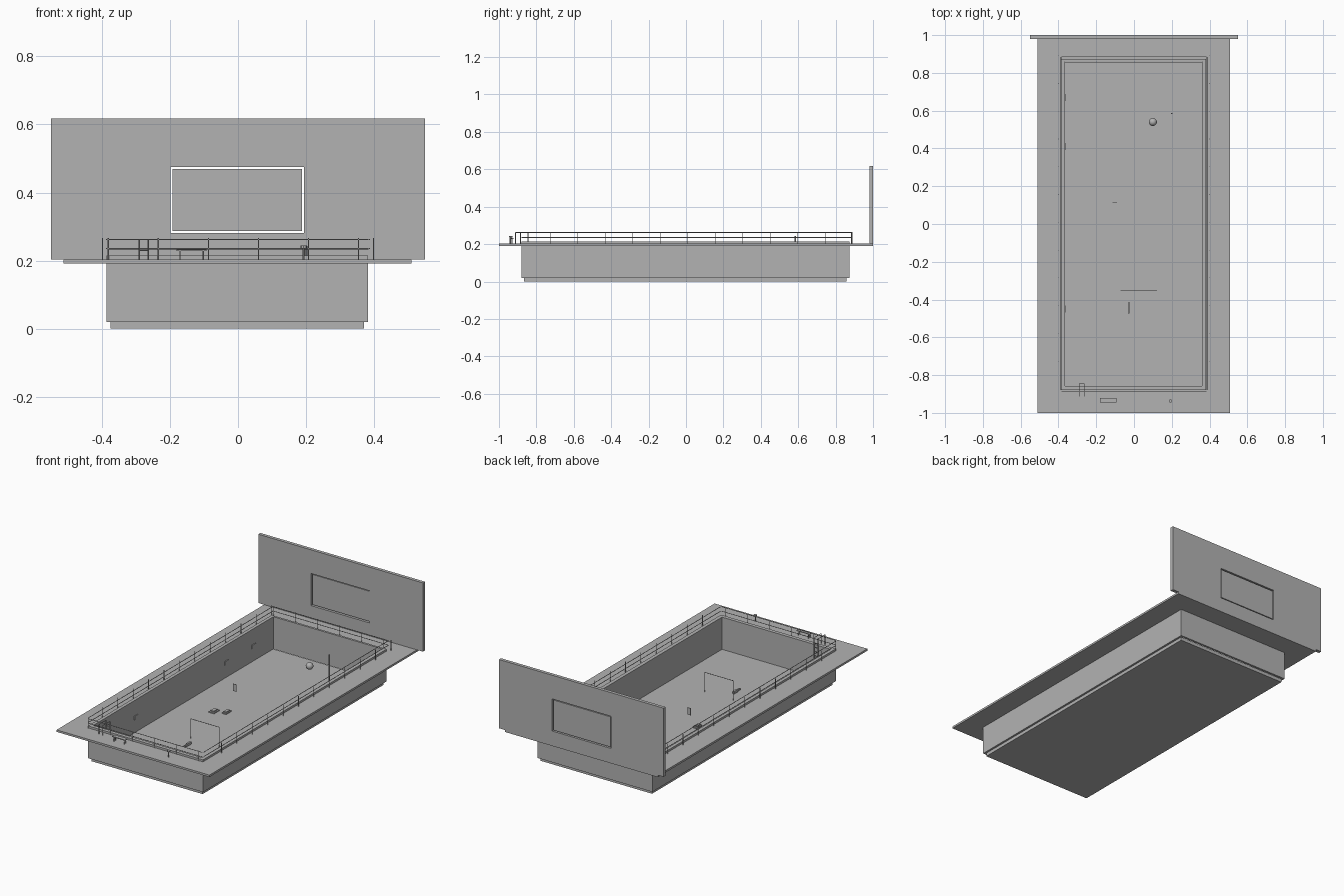
import bpy
from mathutils import Vector

cube = bpy.data.objects.get("Cube")
if cube:
    bpy.data.objects.remove(cube, do_unlink=True)

grey = bpy.data.materials.new("concrete_grey")
grey.use_nodes = True
COLOR = (0.45, 0.45, 0.45, 1)
grey.diffuse_color = COLOR
grey.node_tree.nodes["Principled BSDF"].inputs["Base Color"].default_value = COLOR


def finish(obj, name):
    obj.name = name
    obj.data.materials.append(grey)
    return obj


def box(name, x0, x1, y0, y1, z0, z1):
    bpy.ops.mesh.primitive_cube_add(size=1, location=((x0 + x1) / 2, (y0 + y1) / 2, (z0 + z1) / 2))
    obj = bpy.context.object
    obj.scale = (x1 - x0, y1 - y0, z1 - z0)
    bpy.ops.object.transform_apply(location=False, rotation=False, scale=True)
    return finish(obj, name)


def bar(name, start, end, radius=0.0018):
    a, b = Vector(start), Vector(end)
    bpy.ops.mesh.primitive_cylinder_add(vertices=8, radius=radius, depth=(b - a).length, location=(a + b) / 2)
    obj = bpy.context.object
    obj.rotation_euler = (b - a).to_track_quat('Z', 'Y').to_euler()
    bpy.ops.object.shade_smooth_by_angle()
    return finish(obj, name)


def frame(name, outer, inner, low, high, axis):
    """Rectangular ring between two rectangles, extruded along one axis."""
    def corners(r, d):
        flat = [(r[0], r[2]), (r[1], r[2]), (r[1], r[3]), (r[0], r[3])]
        return [(u, v, d) if axis == 'Z' else (u, d, v) for u, v in flat]
    verts = corners(outer, low) + corners(inner, low) + corners(outer, high) + corners(inner, high)
    faces = []
    for i in range(4):
        j = (i + 1) % 4
        faces += [(i, i + 4, j + 4, j), (i + 8, j + 8, j + 12, i + 12),
                  (i, j, j + 8, i + 8), (i + 4, i + 12, j + 12, j + 4)]
    if axis == 'Y':
        faces = [f[::-1] for f in faces]
    mesh = bpy.data.meshes.new(name)
    mesh.from_pydata(verts, [], faces)
    obj = bpy.data.objects.new(name, mesh)
    bpy.context.collection.objects.link(obj)
    return finish(obj, name)


# Basin, floor and surrounding deck
basin_out = (-0.386, 0.382, -0.88, 0.873)
basin_in = (-0.366, 0.36, -0.858, 0.86)
frame("basin_wall", basin_out, basin_in, 0.02, 0.215, 'Z')
box("basin_floor", -0.374, 0.37, -0.866, 0.858, 0, 0.0205)
frame("deck", (-0.512, 0.509, -1, 1), basin_out, 0.191, 0.203, 'Z')

# End wall with a recessed panel in its opening
frame("end_wall", (-0.55, 0.55, 0.203, 0.618), (-0.198, 0.194, 0.281, 0.475), 0.98, 1, 'Y')
box("wall_panel", -0.192, 0.188, 0.985, 0.997, 0.287, 0.469)

# Railings around the basin
TOP, MID, DECK = 0.262, 0.235, 0.203
STEP = 0.147
for side in (-1, 1):
    x = side * 0.398
    for k in range(1, 13):
        y = -0.873 + k * STEP
        bar("side_rail_post", (x, y, DECK), (x, y, TOP + 0.004))
    for z in (MID, TOP):
        bar("side_rail", (side * 0.386, -0.88, z), (side * 0.386, 0.885, z))
    y = side * 0.885
    for k in range(6):
        bar("end_rail_post", (-0.381 + k * STEP, y, DECK), (-0.381 + k * STEP, y, TOP + 0.004))
    for z in (MID, TOP):
        bar("end_rail", (-0.383, y, z), (0.383, y, z))

# Ladder at the front end
for x in (-0.29, -0.264):
    bar("ladder_handrail", (x, -0.912, TOP), (x, -0.845, TOP))
    bar("ladder_post", (x, -0.912, DECK), (x, -0.912, TOP))
    bar("ladder_stile", (x, -0.845, 0.06), (x, -0.845, TOP))
for k in range(7):
    z = 0.08 + k * 0.025
    bar("ladder_rung", (-0.29, -0.845, z), (-0.264, -0.845, z))

# Bench on the deck
box("bench_seat", -0.18, -0.093, -0.945, -0.922, 0.228, 0.233)
for x in (-0.17, -0.102):
    for y in (-0.941, -0.926):
        bar("bench_leg", (x, y, DECK), (x, y, 0.23))

# Small stand on the deck
bar("stand_post", (0.193, -0.937, DECK), (0.193, -0.937, 0.238), 0.003)
bar("stand_head", (0.193, -0.937, 0.236), (0.193, -0.937, 0.244), 0.009)

# Marker pole and ball in the basin
bar("marker_pole", (0.2, 0.585, 0.08), (0.2, 0.585, 0.243), 0.004)
bpy.ops.mesh.primitive_uv_sphere_add(segments=24, ring_count=12, radius=0.021, location=(0.1, 0.54, 0.165))
bpy.ops.object.shade_smooth()
finish(bpy.context.object, "ball")

# Frame gate on the floor
bar("gate_bar", (-0.07, -0.35, 0.14), (0.12, -0.35, 0.14))
for x in (-0.07, 0.12):
    bar("gate_leg", (x, -0.35, 0.02), (x, -0.35, 0.14))

# Floor hatches, hanging plate and wall fittings
for x, y, w in ((-0.167, 0.01, 0.018), (-0.103, 0.04, 0.014)):
    box("floor_hatch", x - w, x + w, y - 0.026, y + 0.026, 0.02, 0.026)
    box("hatch_lid", x - w * 0.6, x + w * 0.6, y - 0.017, y + 0.017, 0.026, 0.032)
box("hanging_plate", -0.113, -0.091, 0.114, 0.117, 0.12, 0.163)
for y in (-0.45, 0.41, 0.67):
    box("wall_fitting", -0.367, -0.362, y - 0.018, y + 0.018, 0.1, 0.122)

# Lying dummy on the floor
box("dummy_body", -0.033, -0.021, -0.45, -0.415, 0.025, 0.04)
box("dummy_legs", -0.031, -0.023, -0.475, -0.45, 0.027, 0.037)
